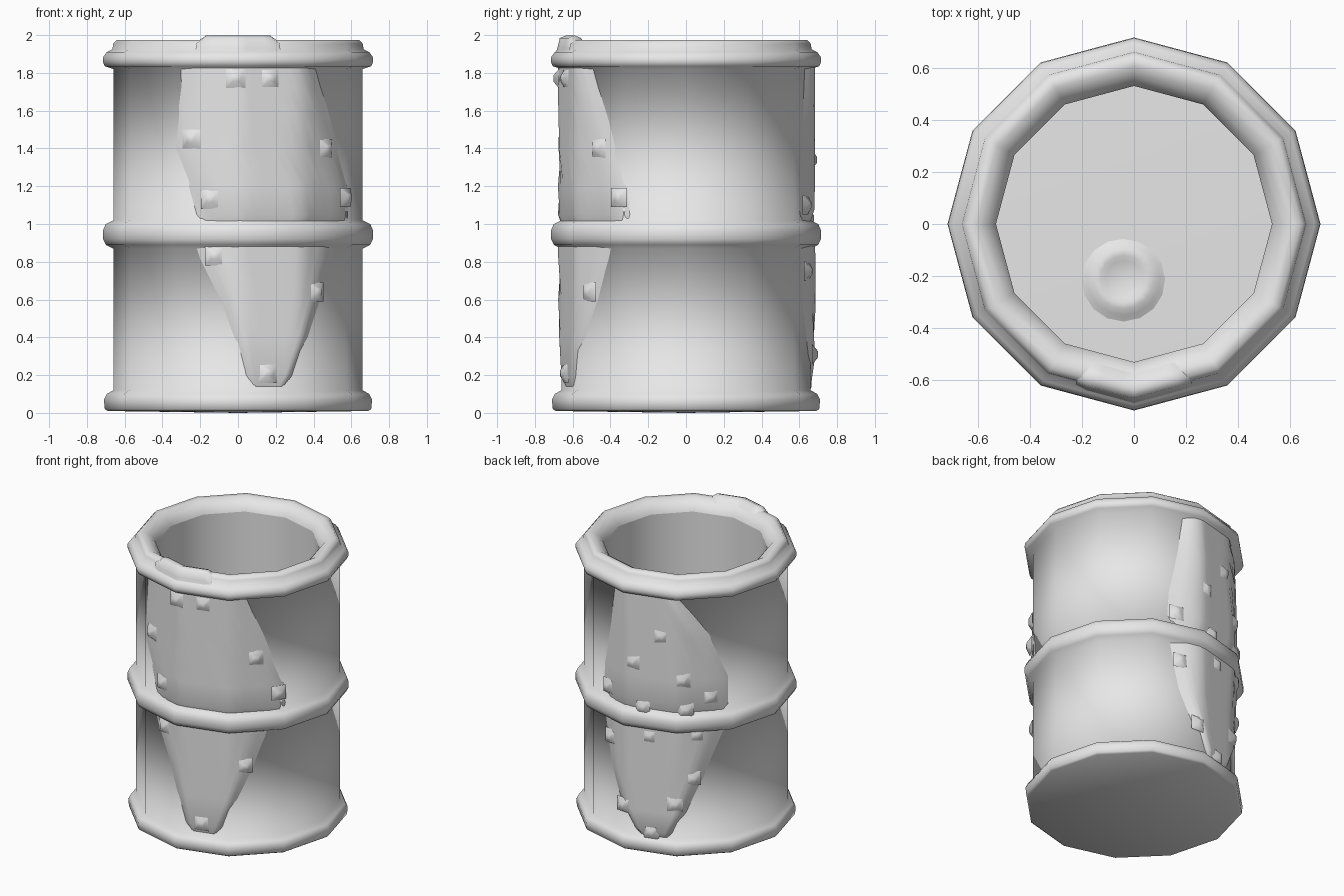
import bpy, bmesh, math
from mathutils import Matrix, Vector

cube = bpy.data.objects.get("Cube")
if cube:
    bpy.data.objects.remove(cube)

SIDES = 12
BODY_R = 0.66
FLOOR_Z = 1.25

grey = bpy.data.materials.new("light grey")
grey.use_nodes = True
grey.diffuse_color = (0.8, 0.8, 0.8, 1)
grey.node_tree.nodes["Principled BSDF"].inputs["Base Color"].default_value = (0.8, 0.8, 0.8, 1)


def finish(bm, name, angle=75):
    """Turn a bmesh into a smooth shaded grey object."""
    mesh = bpy.data.meshes.new(name)
    bm.to_mesh(mesh)
    bm.free()
    mesh.materials.append(grey)
    obj = bpy.data.objects.new(name, mesh)
    bpy.context.collection.objects.link(obj)
    bpy.ops.object.select_all(action='DESELECT')
    obj.select_set(True)
    bpy.context.view_layer.objects.active = obj
    bpy.ops.object.shade_smooth_by_angle(angle=math.radians(angle))


def lathe(name, profile, sides, center=(0, 0)):
    """Revolve (radius, z) points; zero radius points become poles."""
    bm = bmesh.new()
    rings = []
    for r, z in profile:
        n = 1 if r == 0 else sides
        rings.append([bm.verts.new((center[0] + r * math.cos(math.tau * i / sides),
                                    center[1] + r * math.sin(math.tau * i / sides), z))
                      for i in range(n)])
    for low, high in zip(rings, rings[1:]):
        for i in range(sides):
            j = (i + 1) % sides
            quad = [low[i % len(low)], low[j % len(low)], high[j % len(high)], high[i % len(high)]]
            bm.faces.new(list(dict.fromkeys(quad)))
    finish(bm, name)


def on_wall(deg, z, offset=0.0, r=BODY_R):
    """Point on the twelve-sided wall in a given direction."""
    half = math.pi / SIDES
    a = math.radians(deg)
    d = r * math.cos(half) / math.cos(a % (2 * half) - half) + offset
    return Vector((d * math.cos(a), d * math.sin(a), z))


def skin(bm, grid):
    for up, down in zip(grid, grid[1:]):
        for i in range(len(up) - 1):
            bm.faces.new((up[i], down[i], down[i + 1], up[i + 1]))


def goo_patch(name, rows, thick, cols=20, soft=3):
    """Layer on the wall with feathered edges; rows are (z, first angle, last angle)."""
    bm = bmesh.new()
    grid = []
    for k, (z, a, b) in enumerate(rows):
        rise = 0 if k == len(rows) - 1 else thick + 0.006
        grid.append([bm.verts.new(on_wall(a + (b - a) * i / cols, z,
                     rise * min(1, i / soft, (cols - i) / soft) - 0.006))
                     for i in range(cols + 1)])
    skin(bm, grid)
    finish(bm, name, 180)


def bubbles(name, spots):
    """Small flared four-sided bumps at (angle, z)."""
    bm = bmesh.new()
    for deg, z in spots:
        turn = on_wall(deg, 0).to_track_quat('Z', 'Y').to_matrix().to_4x4()
        place = Matrix.Translation(on_wall(deg, z, 0.03)) @ turn @ Matrix.Rotation(math.pi / 4, 4, 'Z')
        bmesh.ops.create_cone(bm, cap_ends=True, segments=4, radius1=0.072,
                              radius2=0.022, depth=0.03, matrix=place)
    finish(bm, name, 80)


# Barrel shell: base, hoops and rolled rim in one profile
lathe("barrel_shell", [
    (0, 0.0), (0.69, 0.01), (0.705, 0.02), (0.71, 0.07), (0.695, 0.1), (BODY_R, 0.12),
    (BODY_R, 0.87), (0.7, 0.89), (0.715, 0.92), (0.715, 0.965), (0.7, 1.0), (BODY_R, 1.02),
    (BODY_R, 1.82), (0.705, 1.835), (0.716, 1.86), (0.713, 1.885), (0.695, 1.91),
    (0.665, 1.925), (0.66, 1.955), (0.64, 1.975), (0.605, 1.975), (0.565, 1.95),
    (0.54, 1.92), (0.53, 1.895)], SIDES)

# Straight inner wall, kept apart so the lip stays crisp
lathe("inner_wall", [(0.53, 1.895), (0.53, FLOOR_Z)], SIDES)

# Contents: a level surface with one sunken bubble
lathe("contents_surface", [(0.53, FLOOR_Z), (0, FLOOR_Z + 0.01)], SIDES)
lathe("contents_bubble", [(0.17, FLOOR_Z), (0.14, FLOOR_Z + 0.015), (0.115, FLOOR_Z + 0.03),
                          (0.09, FLOOR_Z + 0.03), (0.07, FLOOR_Z + 0.02),
                          (0, FLOOR_Z + 0.015)], 16, (-0.04, -0.21))

# Front spill
goo_patch("front_spill_upper", [(1.83, 240, 312), (1.72, 240, 316), (1.58, 238, 322), (1.4, 236, 328),
                                (1.2, 243, 335), (1.05, 247, 336), (0.98, 248, 334)], 0.02)
goo_patch("front_spill_lower", [(0.92, 246, 326), (0.82, 249, 323), (0.6, 260, 315),
                                (0.4, 267, 306), (0.2, 273, 297), (0.12, 277, 292)], 0.02)
bubbles("front_bubbles", [(269, 1.77), (285, 1.77), (248, 1.45), (315, 1.4), (257, 1.13),
                          (328, 1.14), (259, 0.83), (309, 0.64), (284, 0.21)])

# Back spill
goo_patch("back_spill_upper", [(1.83, 78, 122), (1.7, 76, 131), (1.55, 74, 141),
                               (1.25, 68, 153), (1.08, 67, 153), (0.98, 68, 151)], 0.025)
goo_patch("back_spill_lower", [(0.92, 68, 151), (0.82, 70, 147), (0.55, 75, 137),
                               (0.3, 85, 126), (0.16, 94, 118), (0.1, 98, 114)], 0.027)
bubbles("back_bubbles", [(111, 1.55), (94, 1.34), (123, 1.25), (139, 1.12), (125, 1.04),
                         (100, 1.03), (75, 1.1), (131, 0.86), (104, 0.83), (77, 0.75),
                         (129, 0.55), (88, 0.31), (119, 0.37), (105, 0.15)])

# Spill lump lying over the front of the rim
bm = bmesh.new()
lump = [(0.56, 1.94), (0.6, 1.985), (0.635, 1.998), (0.668, 1.985), (0.68, 1.935), (0.69, 1.905)]
angles = range(250, 291, 4)
skin(bm, [[bm.verts.new(on_wall(a, z - (0.03 if a in (angles[0], angles[-1]) else 0), 0, r))
           for a in angles] for r, z in lump])
finish(bm, "rim_spill", 180)
